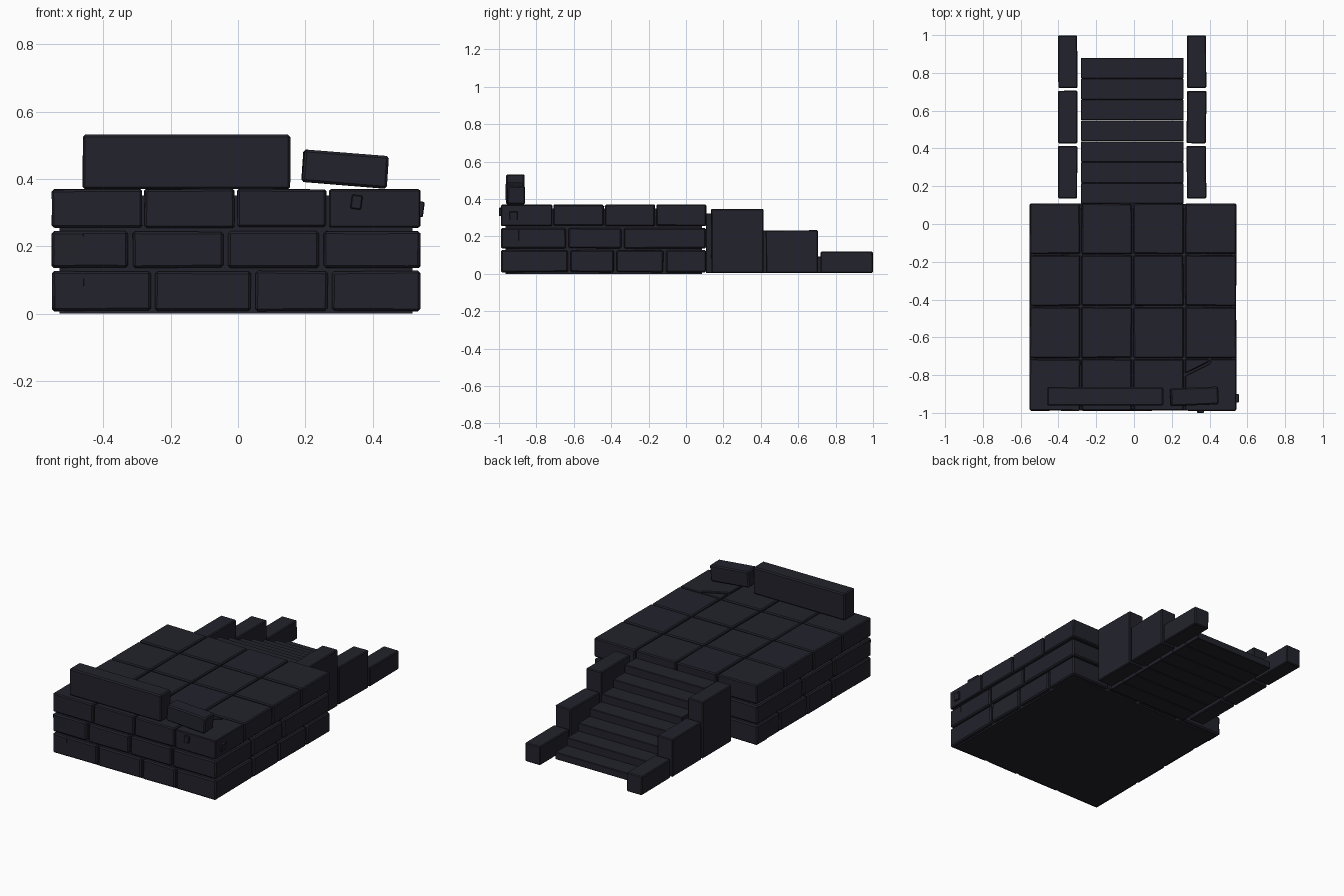
import bpy, bmesh, math, random
from mathutils import Matrix, Vector

if "Cube" in bpy.data.objects:
    bpy.data.objects.remove(bpy.data.objects["Cube"])
random.seed(4)

stone = bpy.data.materials.new("dark slate stone")
stone.diffuse_color = (0.016, 0.016, 0.025, 1)
stone.use_nodes = True
stone.node_tree.nodes["Principled BSDF"].inputs["Base Color"].default_value = stone.diffuse_color


def finish(bm, name, bevel):
    bmesh.ops.recalc_face_normals(bm, faces=bm.faces)
    me = bpy.data.meshes.new(name)
    bm.to_mesh(me)
    bm.free()
    me.materials.append(stone)
    ob = bpy.data.objects.new(name, me)
    bpy.context.collection.objects.link(ob)
    if bevel:
        m = ob.modifiers.new("worn edges", 'BEVEL')
        m.width = bevel
        m.segments = 1
    return ob


def block(name, x, y, z, bevel=0.006, jitter=0.0, rot=(0, 0, 0)):
    """Box from ranges, with optional uneven corners and rotation about its centre."""
    bm = bmesh.new()
    bmesh.ops.create_cube(bm, size=1)
    for v in bm.verts:
        v.co = Vector((v.co.x * (x[1] - x[0]), v.co.y * (y[1] - y[0]), v.co.z * (z[1] - z[0])))
        v.co += Vector([random.uniform(-jitter, jitter) for _ in range(3)])
    ob = finish(bm, name, bevel)
    ob.location = (sum(x) / 2, sum(y) / 2, sum(z) / 2)
    ob.rotation_euler = [math.radians(a) for a in rot]
    return ob


def slab(name, pts, z, bevel=0.004):
    """Flat prism from an outline."""
    bm = bmesh.new()
    f = bm.faces.new([bm.verts.new((px, py, z[0])) for px, py in pts])
    up = bmesh.ops.extrude_face_region(bm, geom=[f])["geom"]
    bmesh.ops.translate(bm, vec=(0, 0, z[1] - z[0]),
                        verts=[g for g in up if isinstance(g, bmesh.types.BMVert)])
    return finish(bm, name, bevel)


X0, X1, Y0, Y1 = -0.552, 0.541, -0.988, 0.107
GAP = 0.007   # half of a mortar joint

# Solid core behind the joints
block("platform_core", (X0 + .022, X1 - .022), (Y0 + .022, Y1 - .022), (0, 0.35), 0)

# Two brick courses: joints along x and along y
courses = [
    ((0.008, 0.126), (-0.253, 0.045, 0.273), (-0.625, -0.378, -0.115)),
    ((0.136, 0.244), (-0.32, -0.037, 0.247), (-0.635, -0.338)),
]
for c, (z, xj, yj) in enumerate(courses):
    for side, y in (("front", (Y0, Y0 + .1)), ("back", (Y1 - .1, Y1))):
        e = [X0 - GAP, *xj, X1 + GAP]
        for a, b in zip(e, e[1:]):
            block(f"{side}_brick_{c}", (a + GAP, b - GAP), y, z, 0.007, 0.0015)
    for side, x in (("left", (X0, X0 + .1)), ("right", (X1 - .1, X1))):
        e = [Y0 - GAP, *yj, Y1 + GAP]
        for a, b in zip(e, e[1:]):
            block(f"{side}_brick_{c}", x, (a + GAP, b - GAP), z, 0.007, 0.0015)

# Paving tiles forming the top course, corner tile left out for the cracked one
xs = [X0, -0.282, -0.006, 0.266, X1]
ys = [Y0, -0.712, -0.437, -0.162, Y1]
for i in range(4):
    for j in range(4):
        if (i, j) == (3, 0):
            continue
        g = 0.004
        x = (xs[i] + g * (i > 0), xs[i + 1] - g * (i < 3))
        y = (ys[j] + g * (j > 0), ys[j + 1] - g * (j < 3))
        block("paving_tile", x, y, (0.256, 0.369), 0.006, 0.0018)

# Cracked corner tile: a loose shard and the rest
slab("tile_shard", [(.27, -.716), (.395, -.716), (.395, -.73), (.27, -.792)], (0.256, 0.366))
slab("cracked_tile", [(.27, -.804), (.403, -.738), (.403, -.716), (X1, -.716),
                      (X1, Y0), (.27, Y0)], (0.256, 0.368))
block("front_chip", (.336, .368), (-1.0, -.98), (.31, .352), 0.003, 0, (0, 8, 0))
block("side_chip", (.53, .552), (-.945, -.9), (.287, .333), 0.003, 0, (0, 8, 0))

# Broken parapet at the front
block("parapet_long", (-0.461, 0.155), (-0.962, -0.863), (0.37, 0.531), 0.007, 0.001)
block("parapet_fallen", (0.192, 0.444), (-0.96, -0.865), (0.381, 0.477), 0.007, 0.001, (0, 4.5, 2.5))

# Seven steps going down towards the back
for k in range(7):
    y1 = 0.88 - 0.1105 * k
    block("step", (-0.28, 0.262), (y1 - 0.1095, y1), (0.003, 0.0462 * (k + 1)), 0.003)

# Stepped side walls of the stair
for k, (y, h) in enumerate((((.135, .413), .346), ((.427, .705), .232), ((.72, .998), .118))):
    for side, x in (("left", (-.402, -.3)), ("right", (.28, .382))):
        block(f"{side}_stair_wall_{k}", x, y, (0.004, h), 0.005, 0.001,
              (0, 0, random.uniform(-1, 1) * 0.8))
